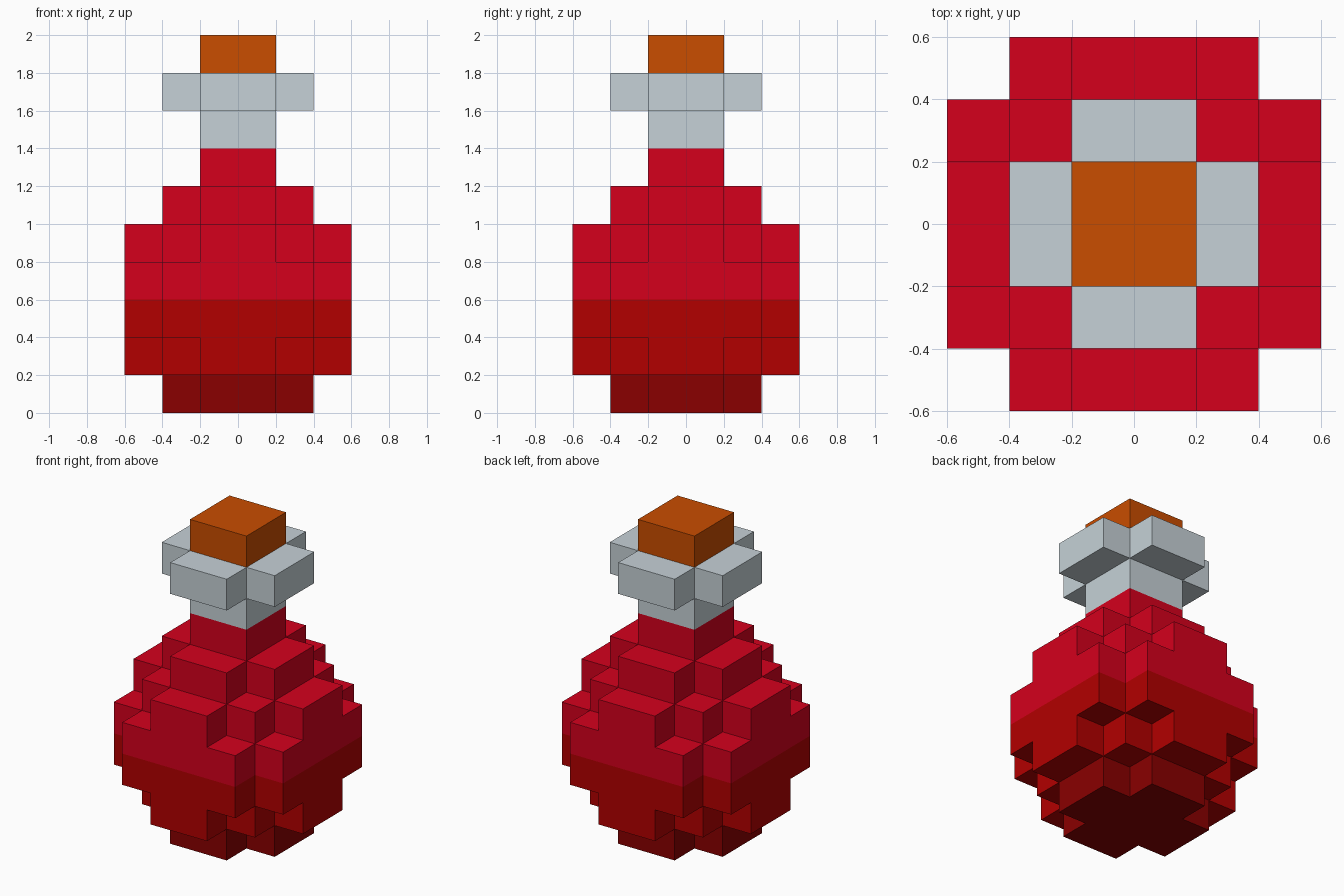
import bpy, bmesh
from mathutils import Vector

if "Cube" in bpy.data.objects:
    bpy.data.objects.remove(bpy.data.objects["Cube"], do_unlink=True)

S = 0.2  # block size

# Layer outlines: half width in blocks for each row going outward from the middle
CORE, PLUS, ROUND, FULL = (1,), (2, 1), (3, 2, 1), (3, 3, 2)

# Part name, material name, linear colour, lowest layer, outlines from bottom to top
PARTS = [
    ("flask_base", "dark red", (0.252, 0.0, 0.0), 0, [PLUS]),
    ("flask_lower_body", "deep red", (0.448, 0.0, 0.0), 1, [ROUND, FULL]),
    ("flask_upper_body", "bright red", (0.663, 0.0, 0.012), 3, [FULL, ROUND, PLUS, CORE]),
    ("glass_neck_and_rim", "pale grey glass", (0.564, 0.639, 0.679), 7, [CORE, PLUS]),
    ("cork", "orange brown cork", (0.585, 0.074, 0.0), 9, [CORE]),
]


def make_material(name, rgb):
    m = bpy.data.materials.new(name)
    m.use_nodes = True
    m.diffuse_color = (*rgb, 1.0)
    bsdf = next(n for n in m.node_tree.nodes if n.type == 'BSDF_PRINCIPLED')
    bsdf.inputs["Base Color"].default_value = (*rgb, 1.0)
    return m


def layer_cells(outline, z):
    """Blocks of one layer, mirrored front to back and left to right."""
    cells = set()
    for row, half in enumerate(outline):
        for x in range(-half, half):
            cells |= {(x, row, z), (x, -row - 1, z)}
    return cells


def part_cells(base, outlines):
    return set().union(*(layer_cells(o, base + i) for i, o in enumerate(outlines)))


solid = set().union(*(part_cells(p[3], p[4]) for p in PARTS))


def build_part(name, mat_name, rgb, base, outlines):
    """Skin the part's blocks with outward faces only where they meet the air."""
    bm = bmesh.new()
    for cell in sorted(part_cells(base, outlines)):
        centre = Vector(cell) + Vector((0.5, 0.5, 0.5))
        for axis in range(3):
            for sign in (-1, 1):
                n = Vector((0, 0, 0))
                n[axis] = sign
                if tuple(int(c + d) for c, d in zip(cell, n)) in solid:
                    continue
                u = Vector((0, 0, 0))
                u[(axis + 1) % 3] = 0.5
                v = n.cross(u)
                mid = centre + n * 0.5
                bm.faces.new([bm.verts.new((mid + a * u + b * v) * S)
                              for a, b in ((-1, -1), (1, -1), (1, 1), (-1, 1))])
    # Join the blocks and merge flat areas into single faces
    bmesh.ops.remove_doubles(bm, verts=bm.verts[:], dist=0.001)
    bmesh.ops.dissolve_limit(bm, angle_limit=0.01, verts=bm.verts[:], edges=bm.edges[:])
    mesh = bpy.data.meshes.new(name)
    bm.to_mesh(mesh)
    bm.free()
    mesh.materials.append(make_material(mat_name, rgb))
    obj = bpy.data.objects.new(name, mesh)
    bpy.context.collection.objects.link(obj)


for part in PARTS:
    build_part(*part)
